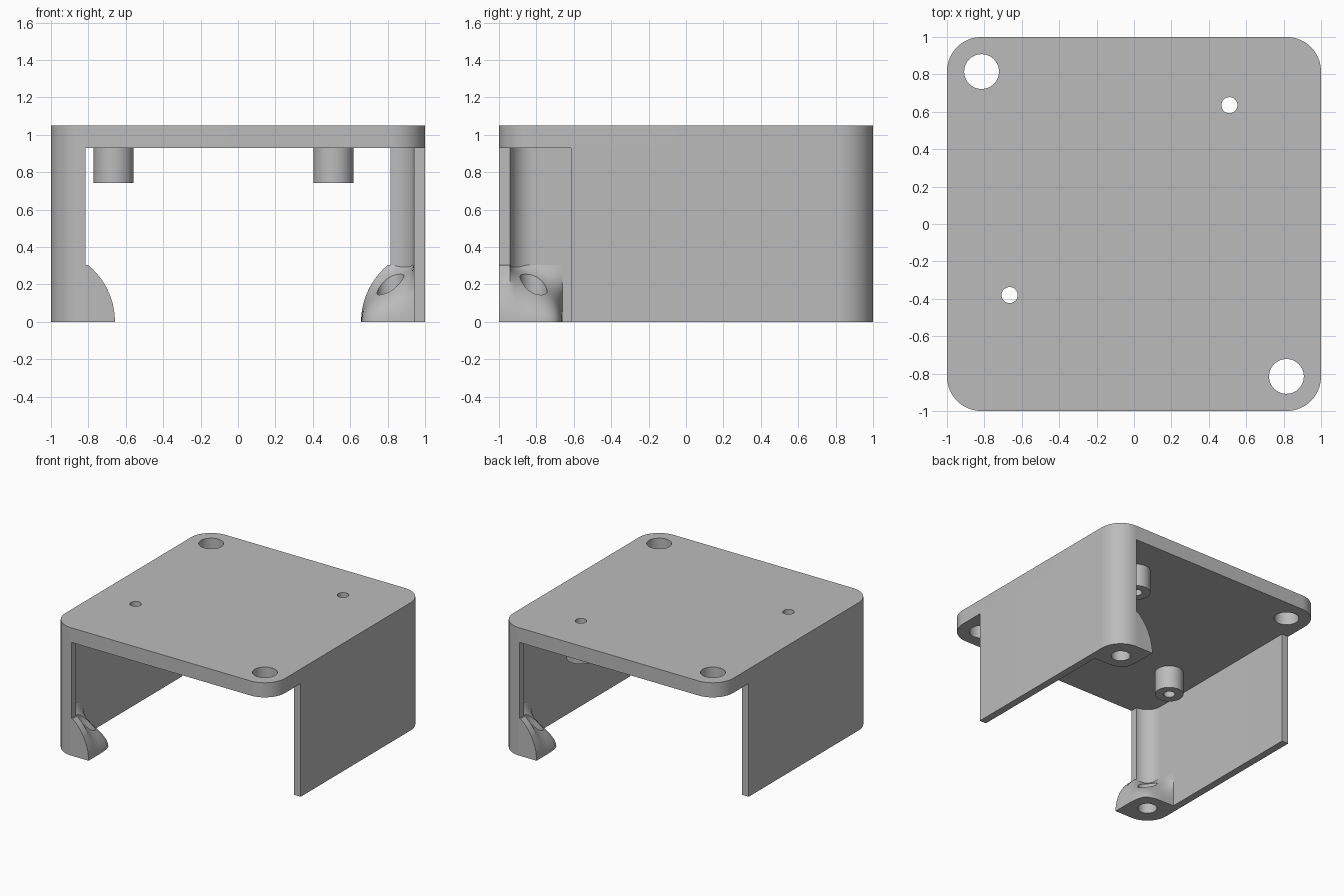
import bpy, bmesh, math
from mathutils import Vector

cube = bpy.data.objects.get("Cube")
if cube:
    bpy.data.objects.remove(cube, do_unlink=True)

GREY = (0.5, 0.5, 0.5, 1)
mat = bpy.data.materials.new("plain grey")
mat.use_nodes = True
mat.diffuse_color = GREY
mat.node_tree.nodes["Principled BSDF"].inputs["Base Color"].default_value = GREY

HEIGHT, UNDER = 1.05, 0.93      # top and underside of the plate
CORNER, RADIUS = 0.815, 0.185   # corner centre and outer radius
INNER = 0.94                    # inner face of the walls
FOOT_TOP, FOOT_END = 0.305, 0.66


def arc(cx, cy, r, start, end, n=16):
    """Points on an arc, angles in degrees."""
    angles = [math.radians(start + (end - start) * i / n) for i in range(n + 1)]
    return [(cx + r * math.cos(a), cy + r * math.sin(a)) for a in angles]


def loft(name, sections):
    """Closed solid through (z, outline) sections with equal point counts."""
    bm = bmesh.new()
    rings = [[bm.verts.new((x, y, z)) for x, y in pts] for z, pts in sections]
    for low, high in zip(rings, rings[1:]):
        for i in range(len(low)):
            j = (i + 1) % len(low)
            bm.faces.new((low[i], low[j], high[j], high[i]))
    bm.faces.new(rings[0][::-1])
    bm.faces.new(rings[-1])
    bmesh.ops.recalc_face_normals(bm, faces=bm.faces)
    mesh = bpy.data.meshes.new(name)
    bm.to_mesh(mesh)
    bm.free()
    ob = bpy.data.objects.new(name, mesh)
    mesh.materials.append(mat)
    bpy.context.collection.objects.link(ob)
    return ob


def prism(name, pts, z0, z1):
    return loft(name, [(z0, pts), (z1, pts)])


def drill(ob, x, y, r):
    """Cut a vertical round hole right through the part."""
    cutter = prism("hole_cutter", arc(x, y, r, 0, 352.5, 47), -0.5, 1.5)
    cutter.hide_render = True
    mod = ob.modifiers.new("hole", "BOOLEAN")
    mod.object, mod.operation, mod.solver = cutter, "DIFFERENCE", "EXACT"
    bpy.context.view_layer.objects.active = ob
    bpy.ops.object.modifier_apply(modifier=mod.name)
    bpy.data.objects.remove(cutter, do_unlink=True)


def finish(ob):
    bpy.ops.object.select_all(action="DESELECT")
    ob.select_set(True)
    bpy.context.view_layer.objects.active = ob
    bpy.ops.object.shade_smooth_by_angle(angle=math.radians(30))


def turned_copy(ob, name):
    """The same part on the opposite corner, half a turn around z."""
    twin = ob.copy()
    twin.name = name
    twin.rotation_euler.z = math.pi
    bpy.context.collection.objects.link(twin)


# Top plate with rounded corners
outline = []
for k, (sx, sy) in enumerate([(1, 1), (-1, 1), (-1, -1), (1, -1)]):
    outline += arc(sx * CORNER, sy * CORNER, RADIUS, 90 * k, 90 * k + 90)
plate = prism("top_plate", outline, UNDER, HEIGHT)
for s in (1, -1):
    drill(plate, s * CORNER, -s * CORNER, 0.093)

# Hollow standoffs under the plate
for name, x, y in (("back_standoff", 0.51, 0.635), ("front_standoff", -0.665, -0.38)):
    drill(plate, x, y, 0.043)
    standoff = prism(name, arc(x, y, 0.107, 0, 352.5, 47), 0.743, UNDER)
    drill(standoff, x, y, 0.043)
    finish(standoff)
finish(plate)

# Side wall that wraps around one corner
wall_outline = [(1, -0.615)] + arc(CORNER, CORNER, RADIUS, 0, 90)
wall_outline += arc(CORNER, CORNER, INNER - CORNER, 90, 0) + [(INNER, -0.615)]
wall = prism("left_wall", wall_outline, 0, UNDER)
finish(wall)
turned_copy(wall, "right_wall")


# Screw foot that swells out of the wall corner
def foot_outline(z):
    swell = 0.393
    edge = FOOT_END + 0.002 - swell + math.sqrt(swell ** 2 - z ** 2)
    edge = 2 * FOOT_END - edge
    t = (z / FOOT_TOP) ** 1.7
    start, end = Vector((edge, INNER)), Vector((INNER, FOOT_END))
    bend = Vector((edge, FOOT_END)).lerp(Vector((INNER, INNER)), t)
    pts = [(CORNER + 0.001, 1), (edge, 1)]
    for i in range(21):
        u = i / 20
        v = 1 - u
        p = start * v ** 3 + bend * (3 * u * v) + end * u ** 3
        pts.append((p.x, p.y))
    pts.append((0.97, FOOT_END))
    return pts + arc(CORNER, CORNER, 0.155, 0, 90, 8)


foot = loft("left_foot", [(z, foot_outline(z)) for z in [FOOT_TOP * i / 14 for i in range(15)]])
drill(foot, CORNER, CORNER, 0.072)
finish(foot)
turned_copy(foot, "right_foot")
